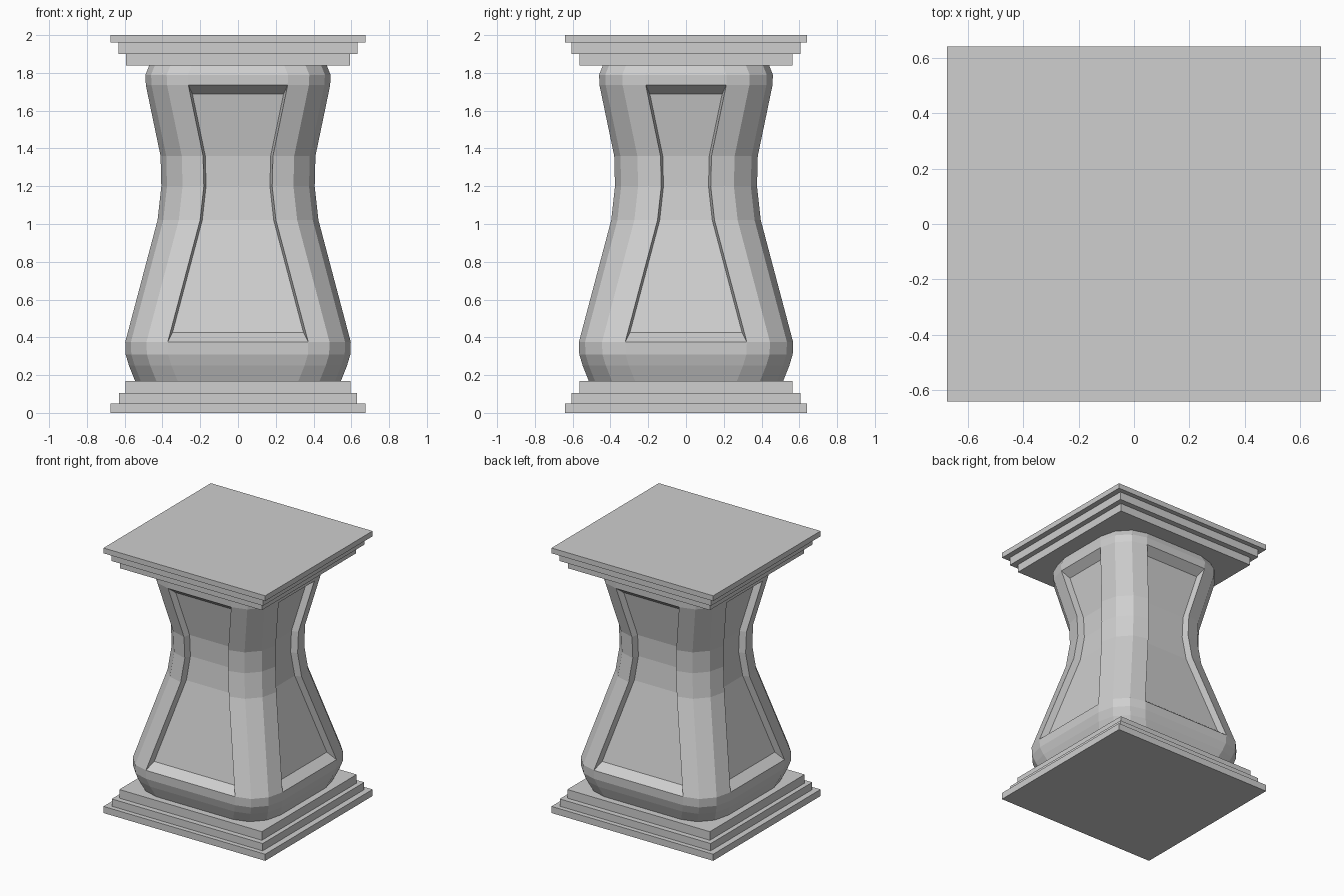
import bpy, bmesh
from math import cos, sin, radians
from mathutils import Vector

old = bpy.data.objects.get("Cube")
if old:
    bpy.data.objects.remove(old, do_unlink=True)

stone = bpy.data.materials.new("grey stone")
stone.use_nodes = True
GREY = (0.62, 0.62, 0.62, 1)
stone.diffuse_color = GREY
stone.node_tree.nodes["Principled BSDF"].inputs["Base Color"].default_value = GREY


def add_object(name, bm):
    bmesh.ops.recalc_face_normals(bm, faces=bm.faces)
    mesh = bpy.data.meshes.new(name)
    bm.to_mesh(mesh)
    bm.free()
    mesh.materials.append(stone)
    obj = bpy.data.objects.new(name, mesh)
    bpy.context.collection.objects.link(obj)


def slab(name, half_x, half_y, z0, z1):
    bm = bmesh.new()
    bmesh.ops.create_cube(bm, size=1)
    bmesh.ops.scale(bm, vec=(2 * half_x, 2 * half_y, z1 - z0), verts=bm.verts)
    bmesh.ops.translate(bm, vec=(0, 0, (z0 + z1) / 2), verts=bm.verts)
    add_object(name, bm)


# Stepped slabs of the plinth and the cap
slab("plinth_lower", 0.675, 0.64, 0, 0.05)
slab("plinth_middle", 0.63, 0.605, 0.05, 0.105)
slab("plinth_upper", 0.595, 0.565, 0.105, 0.17)
slab("cap_lower", 0.593, 0.563, 1.84, 1.9)
slab("cap_middle", 0.633, 0.605, 1.9, 1.96)
slab("cap_upper", 0.675, 0.64, 1.96, 2)

# Waisted column: (height, half width), with rounded corners
PROFILE = [(0.17, 0.545), (0.25, 0.577), (0.31, 0.595), (0.375, 0.597),
           (1.02, 0.426), (1.2, 0.406), (1.36, 0.41), (1.735, 0.488),
           (1.79, 0.49), (1.84, 0.47)]
PANEL_FIRST, PANEL_LAST = 3, 7
RADIUS_X, RADIUS_Y = 0.225, 0.245
DEPTH, SIDE_SLOPE = 0.05, 0.012
CORNERS = [(1, -1), (1, 1), (-1, 1), (-1, -1)]


def half_width(z):
    for (z0, h0), (z1, h1) in zip(PROFILE, PROFILE[1:]):
        if z <= z1:
            return h0 + (h1 - h0) * (z - z0) / (z1 - z0)
    return PROFILE[-1][1]


def ring(z):
    h = half_width(z)
    points = []
    for i, (sx, sy) in enumerate(CORNERS):
        cx, cy = sx * (h - RADIUS_X), sy * (h - 0.03 - RADIUS_Y)
        for k in range(4):
            a = radians(90 * i - 90 + 30 * k)
            points.append(Vector((cx + RADIUS_X * cos(a), cy + RADIUS_Y * sin(a), z)))
    return points


bm = bmesh.new()
rings = [[bm.verts.new(p) for p in ring(z)] for z, _ in PROFILE]
count = len(rings[0])
for r, (low, high) in enumerate(zip(rings, rings[1:])):
    for j in range(count):
        if j % 4 == 3 and PANEL_FIRST <= r < PANEL_LAST:
            continue  # left open for the recessed panel
        n = (j + 1) % count
        bm.faces.new((low[j], low[n], high[n], high[j]))
bm.faces.new(rings[0])
bm.faces.new(rings[-1])

# Recessed panel with sloping edges on each side
panel_heights = [z for z, _ in PROFILE[PANEL_FIRST:PANEL_LAST + 1]]
panel_heights[0] += 0.05
panel_heights[-1] -= 0.048
for side in range(4):
    j, n = side * 4 + 3, (side * 4 + 4) % count
    inward = -Vector((cos(radians(90 * side)), sin(radians(90 * side)), 0)) * DEPTH
    inner = []
    for z in panel_heights:
        points = ring(z)
        along = (points[n] - points[j]).normalized() * SIDE_SLOPE
        inner.append((bm.verts.new(points[j] + inward + along),
                      bm.verts.new(points[n] + inward - along)))
    outer = [(row[j], row[n]) for row in rings[PANEL_FIRST:PANEL_LAST + 1]]
    for k in range(len(inner) - 1):
        (a, b), (c, d) = inner[k], inner[k + 1]
        (e, f), (g, h) = outer[k], outer[k + 1]
        bm.faces.new((a, b, d, c))
        bm.faces.new((e, a, c, g))
        bm.faces.new((b, f, h, d))
    for k in (0, -1):
        bm.faces.new((*outer[k], inner[k][1], inner[k][0]))
add_object("column", bm)
